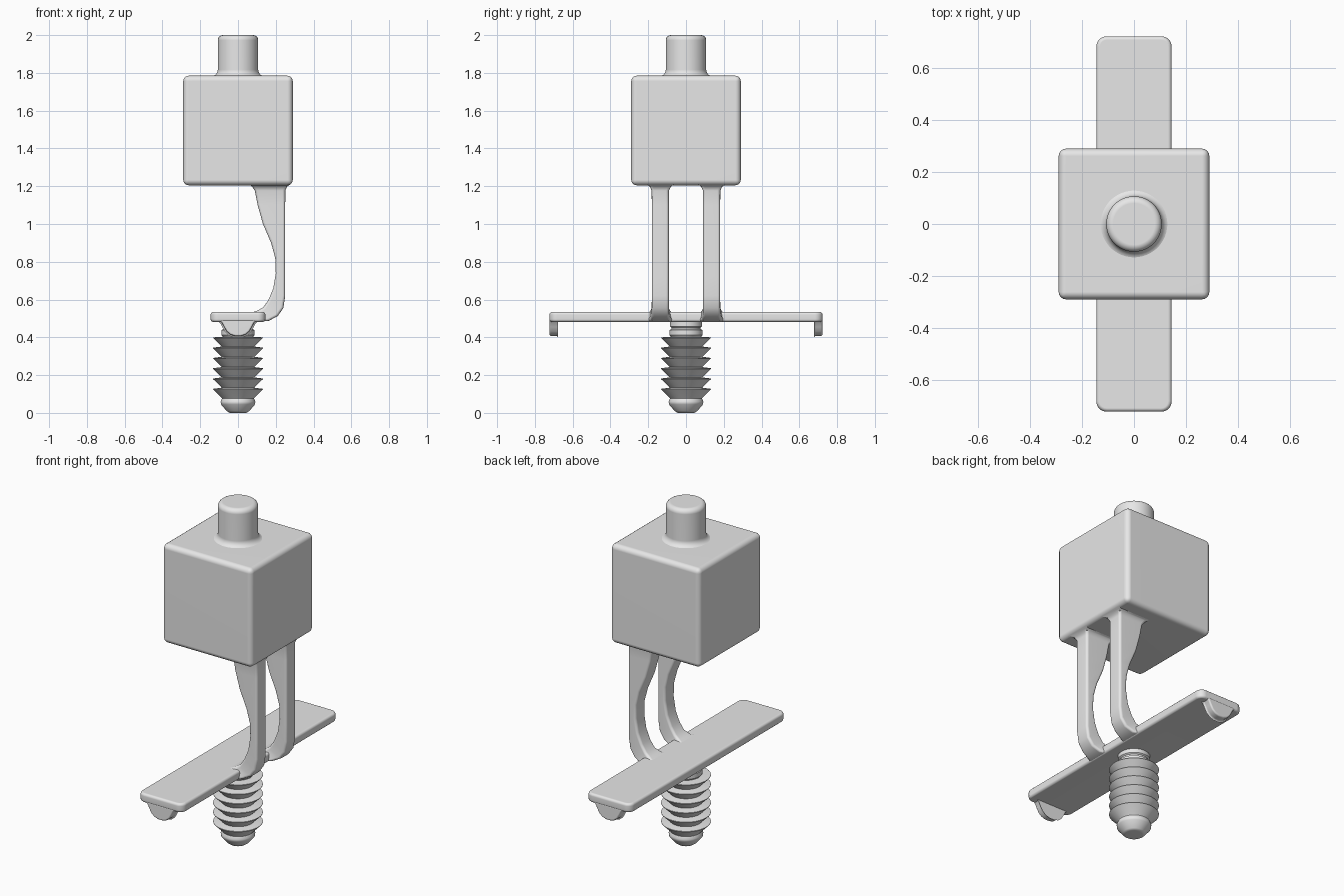
import bpy, bmesh, math
from mathutils import Vector

if "Cube" in bpy.data.objects:
    bpy.data.objects.remove(bpy.data.objects["Cube"], do_unlink=True)

grey = bpy.data.materials.new("light_grey")
grey.use_nodes = True
GREY = (0.8, 0.8, 0.8, 1)
grey.diffuse_color = GREY
grey.node_tree.nodes["Principled BSDF"].inputs["Base Color"].default_value = GREY


def round_edges(bm, size, segments, test=lambda e: True, min_angle=60):
    """Round every edge sharper than min_angle that passes the test."""
    bm.normal_update()
    edges = [e for e in bm.edges if len(e.link_faces) == 2 and test(e)
             and e.calc_face_angle() > math.radians(min_angle)]
    bmesh.ops.bevel(bm, geom=edges, offset=size, segments=segments, profile=0.5,
                    affect='EDGES', clamp_overlap=True)


def finish(bm, name):
    bmesh.ops.recalc_face_normals(bm, faces=bm.faces[:])
    mesh = bpy.data.meshes.new(name)
    bm.to_mesh(mesh)
    bm.free()
    mesh.materials.append(grey)
    ob = bpy.data.objects.new(name, mesh)
    bpy.context.collection.objects.link(ob)
    bpy.ops.object.select_all(action='DESELECT')
    ob.select_set(True)
    bpy.context.view_layer.objects.active = ob
    bpy.ops.object.shade_smooth_by_angle(angle=math.radians(35))
    mod = ob.modifiers.new("even_shading", 'WEIGHTED_NORMAL')
    mod.keep_sharp = True
    return ob


def box(size, centre):
    bm = bmesh.new()
    bmesh.ops.create_cube(bm, size=1)
    for v in bm.verts:
        v.co = Vector(a * b + c for a, b, c in zip(v.co, size, centre))
    return bm


def loft(rings):
    """Join rings of equal length into a closed, capped skin."""
    bm = bmesh.new()
    loops = [[bm.verts.new(p) for p in ring] for ring in rings]
    for a, b in zip(loops, loops[1:]):
        for i in range(len(a)):
            j = (i + 1) % len(a)
            bm.faces.new((a[i], a[j], b[j], b[i]))
    bm.faces.new(loops[0])
    bm.faces.new(loops[-1])
    return bm


def lathe(profile, sides=48):
    turn = [2 * math.pi * i / sides for i in range(sides)]
    return loft([[(r * math.cos(a), r * math.sin(a), z) for a in turn] for r, z in profile])


# Housing block
bm = box((0.58, 0.58, 0.58), (0, 0, 1.495))
round_edges(bm, 0.028, 4)
finish(bm, "housing")

# Top button with a flared base and rounded rim
flare = [(0.142 - 0.035 * math.sin(t), 1.817 - 0.035 * math.cos(t))
         for t in [math.pi / 2 * i / 5 for i in range(6)]]
rim = [(0.08 + 0.027 * math.cos(t), 1.973 + 0.027 * math.sin(t))
       for t in [math.pi / 2 * i / 5 for i in range(6)]]
finish(lathe([(0.142, 1.77)] + flare + rim), "top_button")

# Cross plate
bm = box((0.29, 1.446, 0.053), (0, 0, 0.508))
round_edges(bm, 0.04, 5, lambda e: abs(e.verts[0].co.z - e.verts[1].co.z) > 0.01)
round_edges(bm, 0.014, 3)
finish(bm, "cross_plate")

# Rounded tabs hanging below both plate ends
half = [(0.105, 0.495), (0.085, 0.478), (0.073, 0.455), (0.06, 0.432),
        (0.04, 0.415), (0.015, 0.407)]
outline = half + [(-x, z) for x, z in reversed(half)]
for side, name in ((-1, "front_tab"), (1, "back_tab")):
    bm = loft([[(x, side * y, z) for x, z in outline] for y in (0.678, 0.722)])
    round_edges(bm, 0.01, 3)
    finish(bm, name)

# Curved legs: inner x, inner z, outer x, outer z, half width
stations = [
    (0.06, 1.21, 0.278, 1.21, 0.075), (0.075, 1.198, 0.26, 1.198, 0.056),
    (0.09, 1.175, 0.25, 1.175, 0.045), (0.104, 1.1, 0.25, 1.1, 0.045),
    (0.132, 1.0, 0.25, 1.0, 0.045), (0.175, 0.9, 0.25, 0.9, 0.045),
    (0.197, 0.82, 0.25, 0.81, 0.045), (0.2, 0.74, 0.25, 0.72, 0.045),
    (0.187, 0.66, 0.25, 0.62, 0.045), (0.162, 0.6, 0.24, 0.555, 0.045),
    (0.135, 0.56, 0.21, 0.512, 0.047), (0.105, 0.542, 0.165, 0.488, 0.056),
    (0.07, 0.53, 0.125, 0.484, 0.075),
]
for y, name in ((-0.136, "front_leg"), (0.136, "back_leg")):
    bm = loft([[(xi, y - w, zi), (xi, y + w, zi), (xo, y + w, zo), (xo, y - w, zo)]
               for xi, zi, xo, zo, w in stations])
    ends = (stations[0], stations[-1])

    def lengthwise(e):
        return all(len(f.verts) == 4 for f in e.link_faces) and \
            abs(e.verts[0].co.z - e.verts[1].co.z) > 0.001 and \
            (e.verts[0].co.y - y) * (e.verts[1].co.y - y) > 0 and \
            not any({round(v.co.z, 3) for v in e.verts} == {s[1], s[3]} for s in ends)

    round_edges(bm, 0.014, 3, lengthwise)
    finish(bm, name)

# Threaded stud: tip, sawtooth thread, then a grooved neck
profile = [(0.045, 0), (0.06, 0.01), (0.09, 0.045), (0.092, 0.06), (0.085, 0.075)]
PITCH = 0.0545
for i in range(6):
    top = 0.4 - PITCH * (5 - i)
    profile += [(0.086, top - PITCH + 0.006), (0.132, top - 0.003), (0.132, top)]
profile += [(0.08, 0.402), (0.088, 0.412), (0.088, 0.438), (0.078, 0.444),
            (0.078, 0.452), (0.086, 0.458), (0.086, 0.49)]
finish(lathe(profile), "threaded_stud")
